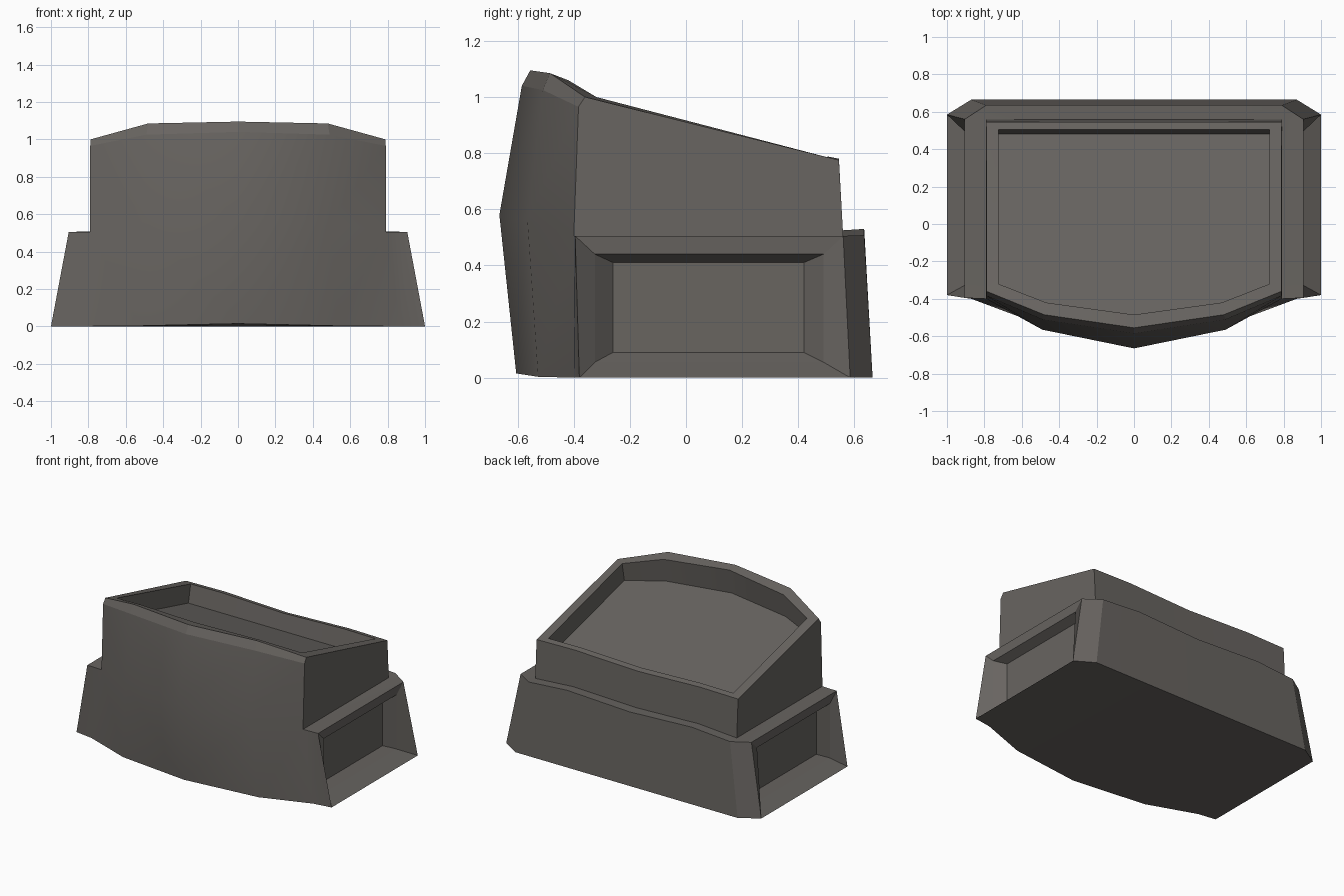
import bpy, bmesh, math
from mathutils import Matrix

if "Cube" in bpy.data.objects:
    bpy.data.objects.remove(bpy.data.objects["Cube"])

mat = bpy.data.materials.new("warm dark grey")
mat.diffuse_color = (0.138, 0.128, 0.118, 1)
mat.use_nodes = True
mat.node_tree.nodes["Principled BSDF"].inputs["Base Color"].default_value = mat.diffuse_color

bm = bmesh.new()


def row(*pts):
    return [bm.verts.new(p) for p in pts]


def strip(a, b, closed=False, sharp=False):
    """Quads between two rows with the same number of points."""
    n = len(a)
    for i in range(n if closed else n - 1):
        j = (i + 1) % n
        face = bm.faces.new((a[i], a[j], b[j], b[i]))
        if sharp:
            for e in face.edges:
                e.tag = True


# The right half is built, then mirrored. Rows run from the centre outwards.
# Bowed front, from the ground up to the rim
front = [
    row((0, -.605, .015), (.53, -.527, .003), (.87, -.40, 0)),
    row((0, -.665, .58), (.49, -.565, .56), (.79, -.40, .505)),
    row((0, -.585, 1.04), (.49, -.51, 1.025), (.79, -.383, .965)),
    row((0, -.555, 1.095), (.48, -.485, 1.085), (.788, -.36, 1.0)),
]
for a, b in zip(front, front[1:]):
    strip(a, b, sharp=b is front[3])

# Gently waved back rows: upper wall top and foot, base ledge edge, base bottom
back_top = row((0, .545, .762), (.49, .545, .78), (.79, .545, .775))
back_foot = row((0, .558, .508), (.49, .558, .525), (.79, .56, .505))
ledge_edge = row((0, .635, .508), (.49, .635, .53), (.79, .635, .508))
base_edge = row((0, .665, 0), (.49, .665, 0), (.87, .665, 0))
strip(back_top, back_foot)
strip(back_foot, ledge_edge)
strip(ledge_edge, base_edge)

# Sloping upper side wall
bm.faces.new((front[1][2], back_foot[2], back_top[2], front[3][2], front[2][2]))

# Flared side box: frame loop, then two recessed loops and the panel
side = row((1, -.38, 0), (1, .585, 0), (.905, .56, .505), (.905, -.395, .505))


def side_loop(x, y0, y1, z0, z1):
    return row((x, y0, z0), (x, y1, z0), (x, y1, z1), (x, y0, z1))


lip = side_loop(.90, -.325, .49, .055, .44)
panel = side_loop(.84, -.26, .42, .09, .41)
strip(side, lip, True, True)
strip(lip, panel, True, True)
bm.faces.new(panel)

# Side ledge, front strip and chamfered back corner of the base
bm.faces.new((front[1][2], side[3], side[2], back_foot[2]))
bm.faces.new((back_foot[2], side[2], ledge_edge[2]))
bm.faces.new((front[0][2], side[0], side[3], front[1][2]))
bm.faces.new((side[2], ledge_edge[2], base_edge[2], side[1]))

# Underside
bm.faces.new(front[0] + [side[0], side[1]] + base_edge[::-1])

# Top rim and sunken tray, whose floor follows one tilted plane
rim = front[3] + back_top[::-1]
inner = row((0, -.485, 1.085), (.47, -.42, 1.06), (.725, -.32, 1.0),
            (.725, .505, .785), (.47, .505, .788), (0, .505, .772))
floor = row(*[(v.co.x, v.co.y - .025, .782 - .257 * (v.co.y - .025)) for v in inner])
strip(rim, inner)
strip(inner, floor)
bm.faces.new(floor)

# Keep the panel frame and rim edges crisp
for e in bm.edges:
    e.smooth = not e.tag

# Mirror to the left half
bmesh.ops.mirror(bm, geom=bm.verts[:] + bm.edges[:] + bm.faces[:],
                 matrix=Matrix.Identity(4), merge_dist=.001, axis='X')
bmesh.ops.remove_doubles(bm, verts=bm.verts[:], dist=.0005)
bmesh.ops.recalc_face_normals(bm, faces=bm.faces[:])

mesh = bpy.data.meshes.new("housing")
bm.to_mesh(mesh)
bm.free()
mesh.materials.append(mat)
housing = bpy.data.objects.new("housing", mesh)
bpy.context.collection.objects.link(housing)
bpy.context.view_layer.objects.active = housing
housing.select_set(True)
bpy.ops.object.shade_smooth_by_angle(angle=math.radians(28), keep_sharp_edges=True)
